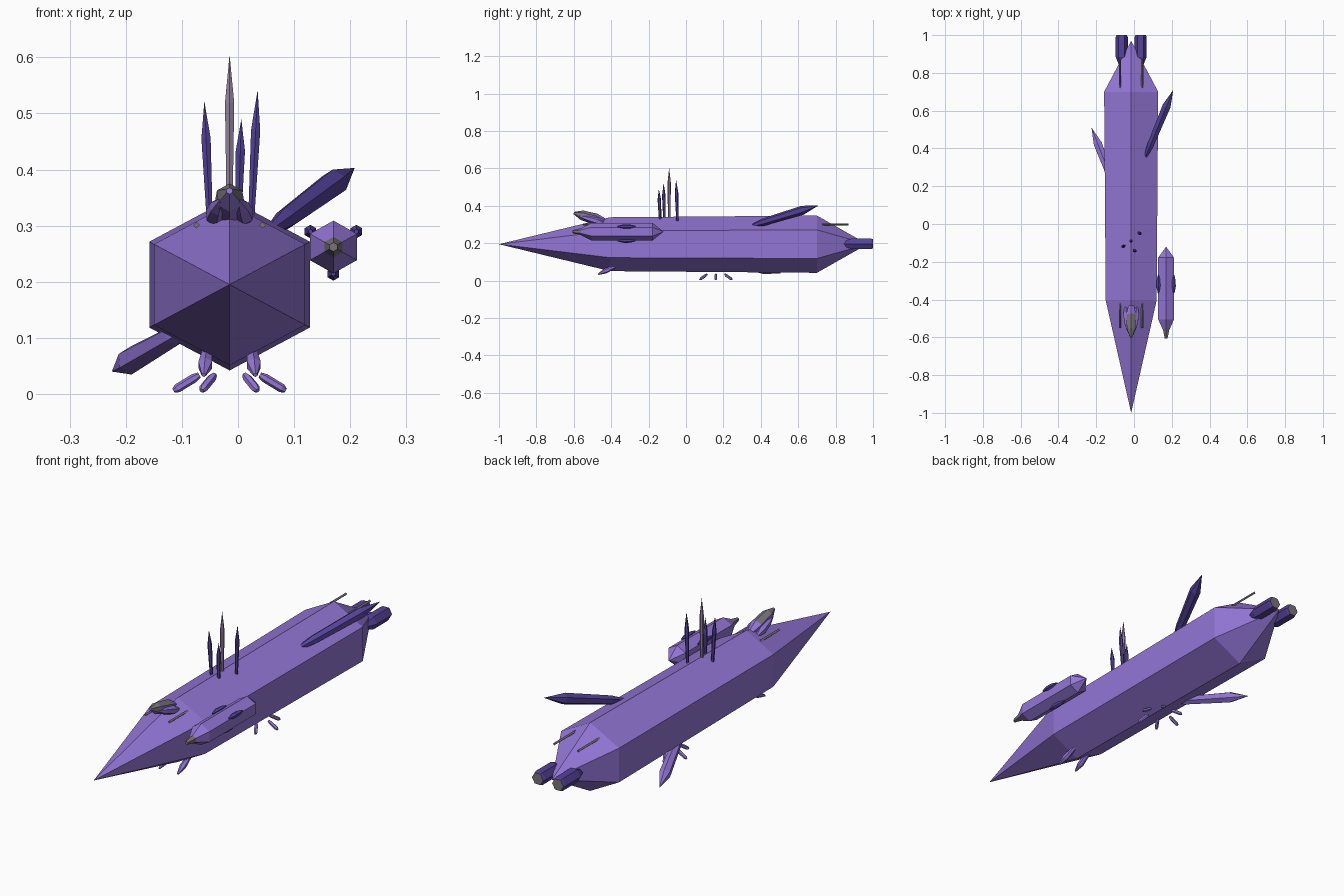
import bpy, bmesh, math
from mathutils import Vector

if "Cube" in bpy.data.objects:
    bpy.data.objects.remove(bpy.data.objects["Cube"])


def material(name, rgb):
    m = bpy.data.materials.new(name)
    m.use_nodes = True
    m.diffuse_color = (*rgb, 1)
    m.node_tree.nodes["Principled BSDF"].inputs["Base Color"].default_value = (*rgb, 1)
    return m


PURPLE = material("violet", (0.29, 0.18, 0.67))
DARK = material("deep indigo", (0.09, 0.055, 0.32))
GREY = material("warm grey", (0.19, 0.17, 0.19))
LILAC = material("grey lilac", (0.30, 0.23, 0.36))
AXIS = -0.015   # hull centre line


def spindle(name, a, b, stations, mats, tip_rule=None, squash=1.0, sides=6, point_up=True):
    """Faceted rod from a to b; stations are (fraction, radius), zero radius is a point."""
    a, b = Vector(a), Vector(b)
    d = (b - a).normalized()
    ref = Vector((0, 1, 0)) if abs(d.z) > 0.9 else Vector((0, 0, 1))
    side = d.cross(ref).normalized()
    up = side.cross(d)
    bm = bmesh.new()
    rings = []
    for t, r in stations:
        c = a.lerp(b, t)
        if r == 0:
            rings.append([bm.verts.new(c)])
            continue
        ring = []
        for i in range(sides):
            ang = 2 * math.pi * i / sides + (math.pi / 2 if point_up else 0)
            ring.append(bm.verts.new(c + side * r * squash * math.cos(ang) + up * r * math.sin(ang)))
        rings.append(ring)
    for k, (p, q) in enumerate(zip(rings, rings[1:])):
        for i in range(sides):
            j = (i + 1) % sides
            quad = [p[i % len(p)], p[j % len(p)], q[j % len(q)], q[i % len(q)]]
            f = bm.faces.new(list(dict.fromkeys(quad)))
            f.material_index = int(tip_rule is not None and tip_rule(k, f))
    for k, ring in ((-1, rings[0]), (len(rings), rings[-1])):
        if len(ring) > 1:
            f = bm.faces.new(ring)
            f.material_index = int(tip_rule is not None and tip_rule(k, f))
    bmesh.ops.recalc_face_normals(bm, faces=bm.faces)
    me = bpy.data.meshes.new(name)
    bm.to_mesh(me)
    bm.free()
    for m in mats:
        me.materials.append(m)
    ob = bpy.data.objects.new(name, me)
    bpy.context.collection.objects.link(ob)
    return ob


# Main hull: long hexagonal body pointed at both ends
spindle("hull", (AXIS, -1, 0.195), (AXIS, 0.97, 0.195),
        [(0, 0), (0.302, 0.144), (0.863, 0.153), (1, 0)], [PURPLE], squash=1.08)

# Paired parts: engines, rods, chin fins
for s, label in ((-1, "right"), (1, "left")):
    spindle(label + "_engine", (AXIS + s * 0.05, 0.84, 0.197), (AXIS + s * 0.05, 1, 0.197),
            [(0, 0.014), (0.28, 0.032), (0.93, 0.032), (1, 0.028)], [DARK, GREY],
            tip_rule=lambda k, f: k == 4, point_up=False)
    for end, y0, y1 in (("front", -0.55, -0.42), ("rear", 0.72, 0.87)):
        x = AXIS + s * 0.059
        spindle(f"{label}_{end}_rod", (x, y0, 0.301), (x, y1, 0.301),
                [(0, 0.006), (1, 0.006)], [GREY], sides=4)
    spindle(label + "_chin_fin", (AXIS + s * 0.038, -0.36, 0.085), (AXIS + s * 0.046, -0.47, 0.034),
            [(0, 0.008), (0.65, 0.014), (1, 0.004)], [PURPLE])

# Bow turret: raised beak with grey upper plates and two cheeks
spindle("bow_turret", (AXIS, -0.43, 0.315), (AXIS, -0.6, 0.362),
        [(0, 0.015), (0.3, 0.03), (0.75, 0.026), (1, 0.006)], [PURPLE, GREY],
        tip_rule=lambda k, f: k in (1, 2) and f.calc_center_median().z > 0.35)
for s, label in ((-1, "right"), (1, "left")):
    spindle(label + "_turret_cheek", (AXIS + s * 0.03, -0.43, 0.305), (AXIS + s * 0.016, -0.57, 0.345),
            [(0, 0.004), (0.35, 0.019), (0.7, 0.016), (1, 0.004)], [PURPLE])

# Escort pod with grey nose and three small thrusters
PX, PZ = 0.17, 0.262
spindle("escort_pod", (PX, -0.607, PZ), (PX, -0.12, PZ),
        [(0, 0.008), (0.09, 0.018), (0.21, 0.047), (0.88, 0.047), (1, 0)], [PURPLE, GREY],
        tip_rule=lambda k, f: k <= 0, squash=1.03)
for i, ang in enumerate((35, 145, 270)):
    x = PX + 0.05 * math.cos(math.radians(ang))
    z = PZ + 0.048 * math.sin(math.radians(ang))
    spindle(f"pod_thruster_{i + 1}", (x, -0.365, z), (x, -0.27, z),
            [(0, 0.004), (0.35, 0.012), (0.7, 0.011), (1, 0.003)], [DARK])

# Dorsal masts
MAST = [(0, 0.006), (0.7, 0.0095), (1, 0)]
for name, base, tip, mat in (
        ("centre_mast", (AXIS, -0.09, 0.32), (AXIS, -0.09, 0.605), LILAC),
        ("right_mast", (-0.05, -0.115, 0.3), (-0.06, -0.12, 0.522), DARK),
        ("front_mast", (0, -0.137, 0.3), (0.006, -0.145, 0.49), DARK),
        ("left_mast", (0.023, -0.045, 0.3), (0.035, -0.053, 0.542), DARK)):
    spindle(name, base, tip, MAST, [mat])

# Large swept side fins
FIN = [(0, 0.008), (0.2, 0.02), (0.76, 0.025), (1, 0)]
spindle("left_fin", (0.055, 0.34, 0.29), (0.208, 0.71, 0.403), FIN, [DARK])
spindle("right_fin", (-0.085, 0.15, 0.12), (-0.225, 0.51, 0.04), FIN, [PURPLE])

# Ring of six claws below the belly
for i in range(6):
    c, s = math.cos(i * math.pi / 3), math.sin(i * math.pi / 3)
    spindle(f"belly_claw_{i + 1}", (AXIS + 0.054 * c, 0.16 + 0.054 * s, 0.034),
            (AXIS + 0.1 * c, 0.16 + 0.1 * s, 0.006),
            [(0, 0.005), (0.2, 0.008), (0.85, 0.008), (1, 0.004)], [PURPLE])
